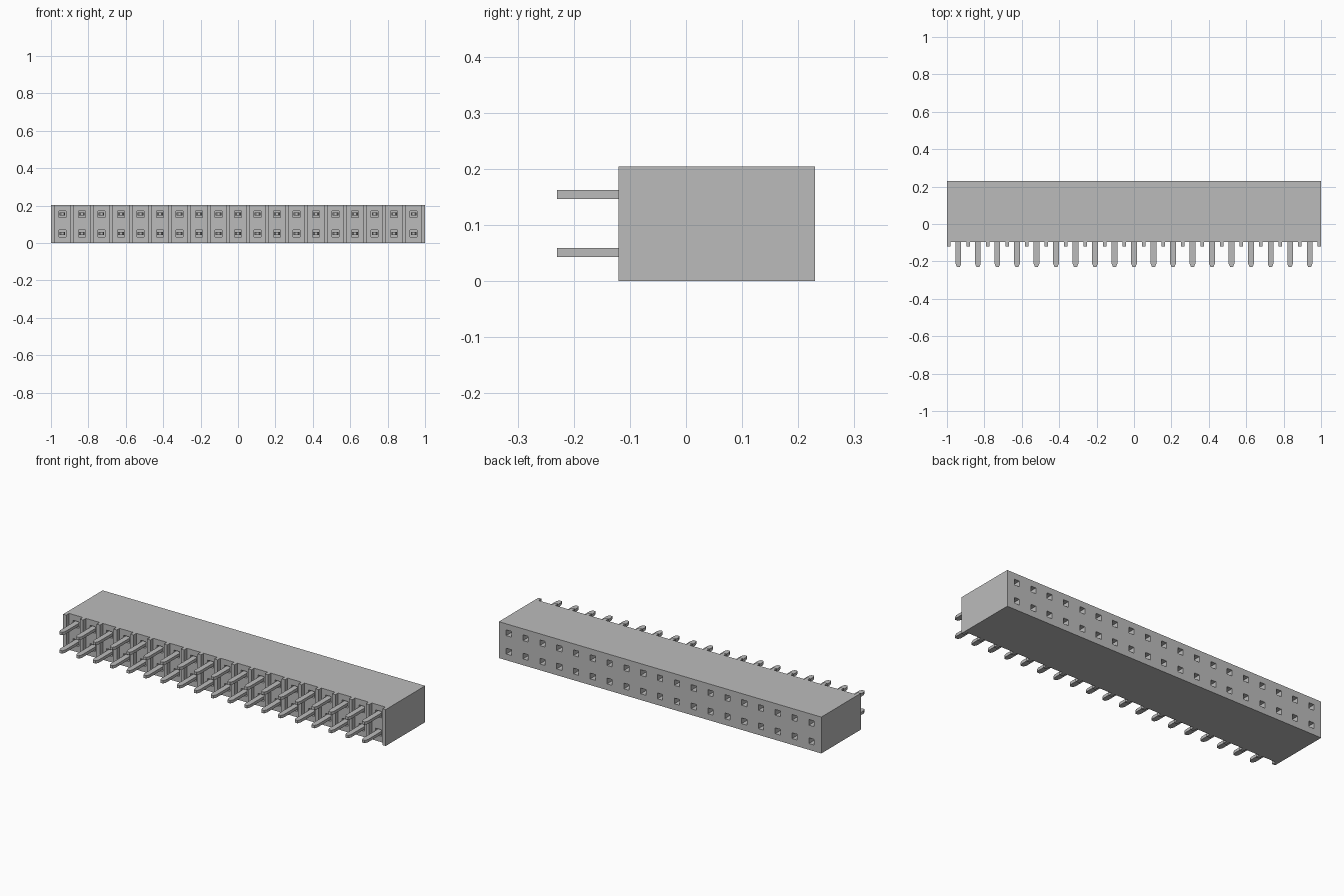
import bpy, bmesh
from mathutils import Vector

if "Cube" in bpy.data.objects:
    bpy.data.objects.remove(bpy.data.objects["Cube"])

COLS, PITCH, ROWS = 19, 0.1043, (0.051, 0.154)
HEIGHT = 0.204
XS = [(i - (COLS - 1) / 2) * PITCH for i in range(COLS)]

grey = bpy.data.materials.new("plain grey")
grey.diffuse_color = (0.5, 0.5, 0.5, 1)
grey.use_nodes = True
grey.node_tree.nodes["Principled BSDF"].inputs["Base Color"].default_value = grey.diffuse_color


def add_box(bm, x0, x1, y0, y1, z0, z1):
    verts = bmesh.ops.create_cube(bm, size=1)["verts"]
    for v in verts:
        v.co = Vector((x1 if v.co.x > 0 else x0,
                       y1 if v.co.y > 0 else y0,
                       z1 if v.co.z > 0 else z0))
    return verts


def finish(bm, name):
    bmesh.ops.recalc_face_normals(bm, faces=bm.faces)
    mesh = bpy.data.meshes.new(name)
    bm.to_mesh(mesh)
    bm.free()
    mesh.materials.append(grey)
    obj = bpy.data.objects.new(name, mesh)
    bpy.context.collection.objects.link(obj)
    return obj


# Housing: comb-shaped outline with a rib either side of every pin column
outline = [(1, 0.2295), (-1, 0.2295), (-1, -0.12)]
for x in XS:
    a, b = x - PITCH / 2 + 0.01, x + PITCH / 2 - 0.01
    outline += [(a, -0.12), (a, -0.095), (b, -0.095), (b, -0.12)]
outline.append((1, -0.12))
bm = bmesh.new()
base = bm.faces.new([bm.verts.new((x, y, 0)) for x, y in outline])
top = bmesh.ops.extrude_face_region(bm, geom=[base])["geom"]
bmesh.ops.translate(bm, vec=(0, 0, HEIGHT),
                    verts=[g for g in top if isinstance(g, bmesh.types.BMVert)])
housing = finish(bm, "housing")

# Square sockets cut from the back, shallow wells around the pins at the front
bm = bmesh.new()
for x in XS:
    for z in ROWS:
        add_box(bm, x - 0.016, x + 0.016, 0.0, 0.3, z - 0.016, z + 0.016)
        add_box(bm, x - 0.018, x + 0.018, -0.15, -0.03, z - 0.018, z + 0.018)
cutter = finish(bm, "socket_cutter")
cutter.hide_render = True
cutter.hide_viewport = True
cut = housing.modifiers.new("sockets", "BOOLEAN")
cut.operation = "DIFFERENCE"
cut.solver = "EXACT"
cut.object = cutter

# Flat pins with tapered tips
bm = bmesh.new()
for x in XS:
    for z in ROWS:
        shape = [(-0.015, -0.025), (-0.015, -0.213), (-0.008, -0.2295),
                 (0.008, -0.2295), (0.015, -0.213), (0.015, -0.025)]
        low = [bm.verts.new((x + dx, y, z - 0.008)) for dx, y in shape]
        high = [bm.verts.new((x + dx, y, z + 0.008)) for dx, y in shape]
        bm.faces.new(low)
        bm.faces.new(high)
        for i in range(6):
            j = (i + 1) % 6
            bm.faces.new((low[i], low[j], high[j], high[i]))
finish(bm, "pins")
